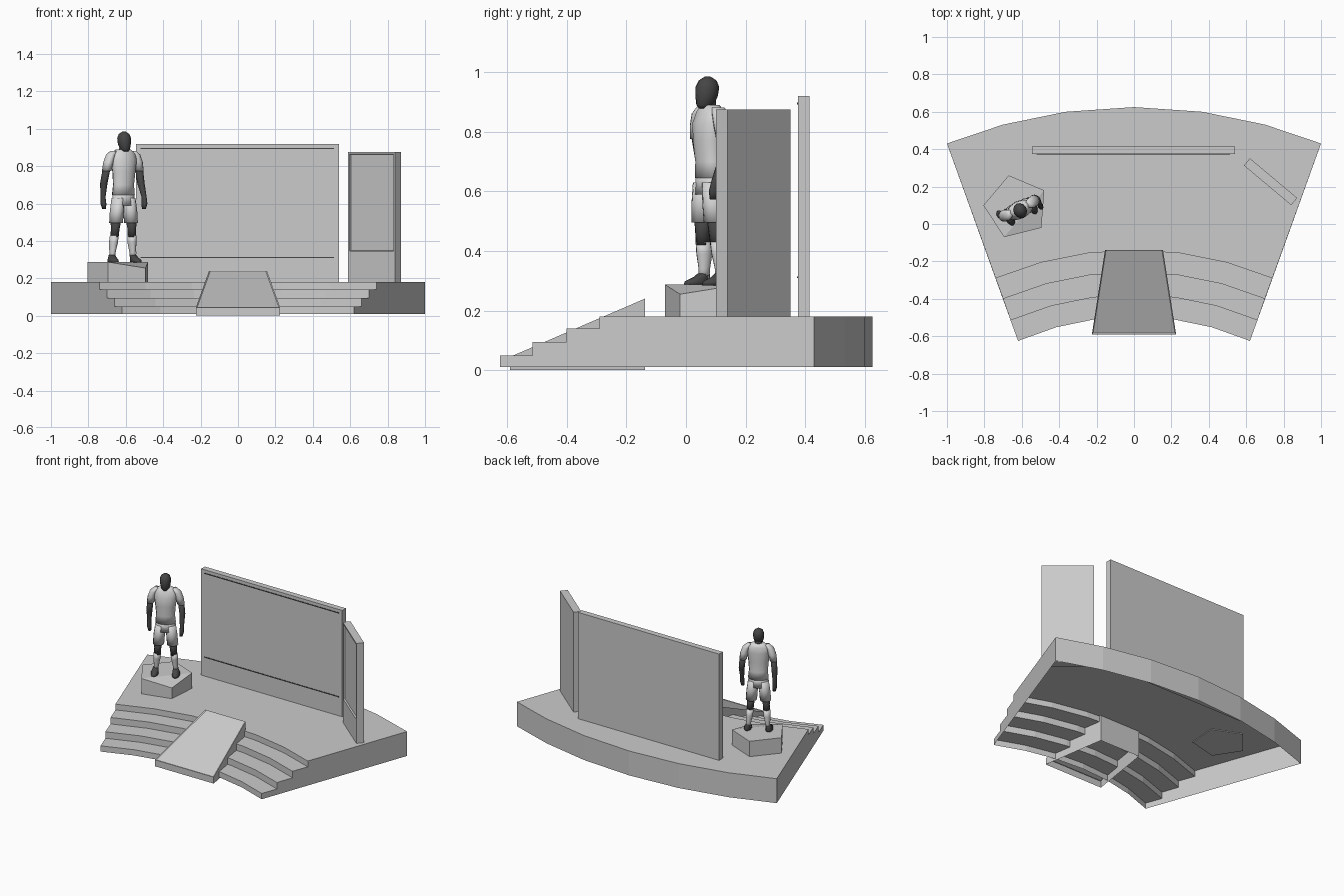
import bpy, bmesh, math
from mathutils import Matrix, Vector

cube = bpy.data.objects.get("Cube")
if cube:
    bpy.data.objects.remove(cube)


def material(name, value):
    m = bpy.data.materials.new(name)
    m.use_nodes = True
    col = (value, value, value, 1)
    m.diffuse_color = col
    m.node_tree.nodes["Principled BSDF"].inputs["Base Color"].default_value = col
    return m


GREY = material("stage grey", 0.6)
CLOTH = material("light cloth", 0.68)
DARK = material("dark skin", 0.06)


def finish(name, bm, mat, smooth=False, matrix=None):
    bmesh.ops.recalc_face_normals(bm, faces=bm.faces)
    mesh = bpy.data.meshes.new(name)
    bm.to_mesh(mesh)
    bm.free()
    mesh.materials.append(mat)
    ob = bpy.data.objects.new(name, mesh)
    bpy.context.collection.objects.link(ob)
    if matrix:
        ob.matrix_world = matrix
    for p in mesh.polygons:
        p.use_smooth = smooth
    return ob


def box_bm(size, centre):
    bm = bmesh.new()
    mat = Matrix.Translation(centre) @ Matrix.Diagonal((*size, 1))
    bmesh.ops.create_cube(bm, size=1, matrix=mat)
    return bm


# Stepped fan-shaped stage, an open shell underneath
RINGS = [(1.545, .62), (1.662, .66), (1.783, .70), (1.9, .74), (2.665, 1)]
LEVELS = [.01, .05, .095, .14, .18]


def arc(ring, z):
    r, half = RINGS[ring]
    a, b = (.365, .7) if ring == 4 else (.335, .67)
    return [(half * f, math.sqrt(r * r - (half * f) ** 2) - 2.04, z)
            for f in (-1, -b, -a, 0, a, b, 1)]


bm = bmesh.new()
rows = []
for i in range(4):
    rows += [arc(i, LEVELS[i]), arc(i, LEVELS[i + 1])]
rows += [arc(4, LEVELS[4]), arc(4, LEVELS[0])]
rows = [[bm.verts.new(p) for p in row] for row in rows]
for lo, hi in zip(rows, rows[1:]):
    for k in range(6):
        bm.faces.new((lo[k], lo[k + 1], hi[k + 1], hi[k]))
for k in (0, 6):
    bm.faces.new([row[k] for row in rows])
finish("stage", bm, GREY)

# Ramp over the steps, open below, with a thin raised rim
bm = bmesh.new()
low = [bm.verts.new(p) for p in
       [(-.225, -.59, 0), (.225, -.59, 0), (.155, -.138, 0), (-.155, -.138, 0)]]
top = [bm.verts.new((v.co.x, v.co.y, z)) for v, z in zip(low, (.045, .045, .24, .24))]
for i in range(4):
    j = (i + 1) % 4
    bm.faces.new((low[i], low[j], top[j], top[i]))
slope = bm.faces.new(top)
bm.normal_update()
bmesh.ops.inset_region(bm, faces=[slope], thickness=.008, depth=-.004)
finish("ramp", bm, GREY)

# Back wall with two thin horizontal trims
finish("back_wall", box_bm((1.085, .04, .745), (-.003, .395, .547)), GREY)
for label, z in (("upper", .895), ("lower", .312)):
    finish(label + "_wall_trim", box_bm((1.035, .004, .006), (-.003, .374, z)), DARK)

# Angled side panel with a recessed front
bm = box_bm((.33, .05, .7), (0, 0, .525))
bm.normal_update()
front = min(bm.faces, key=lambda f: f.normal.y)
bmesh.ops.inset_region(bm, faces=[front], thickness=.016)
for v in front.verts:
    if v.co.z < .5:
        v.co.z = .345
bmesh.ops.inset_region(bm, faces=[front], thickness=.004, depth=-.01)
finish("side_panel", bm, GREY, matrix=Matrix.Translation((.73, .226, 0))
       @ Matrix.Rotation(math.radians(-40), 4, "Z"))

# Five-sided plinth with one low corner
bm = bmesh.new()
corners = [(-.805, .1), (-.695, -.07), (-.495, -.02), (-.48, .18), (-.67, .26)]
heights = [.287, .287, .255, .287, .287]
low = [bm.verts.new((x, y, .175)) for x, y in corners]
top = [bm.verts.new((*c, z)) for c, z in zip(corners, heights)]
for i in range(5):
    j = (i + 1) % 5
    bm.faces.new((low[i], low[j], top[j], top[i]))
bm.faces.new(low)
bm.faces.new((top[1], top[2], top[3]))
bm.faces.new((top[0], top[1], top[3], top[4]))
finish("plinth", bm, GREY)

# Standing figure, made of lofted oval tubes
POSE = Matrix.Translation((-.612, .078, 0)) @ Matrix.Rotation(math.radians(27), 4, "Z")


def loft(name, mat, rings, sides=12):
    """Each ring is x, y, z, x radius, y radius."""
    bm = bmesh.new()
    loops = []
    for x, y, z, rx, ry in rings:
        angles = [math.tau * k / sides for k in range(sides)]
        loops.append([bm.verts.new((x + rx * math.cos(a), y + ry * math.sin(a), z))
                      for a in angles])
    for lo, hi in zip(loops, loops[1:]):
        for k in range(sides):
            n = (k + 1) % sides
            bm.faces.new((lo[k], lo[n], hi[n], hi[k]))
    bm.faces.new(loops[0])
    bm.faces.new(loops[-1])
    finish(name, bm, mat, True, POSE)


loft("shirt", CLOTH, [(0, .002, .645, .066, .045), (0, 0, .7, .06, .043),
                      (0, -.004, .77, .066, .047), (0, -.002, .83, .076, .048),
                      (0, .004, .87, .072, .038), (0, .004, .89, .04, .028)])
loft("neck", DARK, [(0, 0, .87, .024, .026), (0, -.004, .915, .023, .025)])
loft("head", DARK, [(0, -.022, .878, .014, .016), (0, -.016, .89, .026, .03),
                    (0, -.01, .92, .034, .039), (0, -.007, .95, .036, .041),
                    (0, -.006, .972, .027, .031), (0, -.006, .985, .008, .01)])
loft("shorts_waist", CLOTH, [(0, 0, .59, .066, .044), (0, .002, .66, .062, .043)])

for side, s, swing in (("left", 1, -.03), ("right", -1, .03)):
    loft(side + "_shorts_leg", CLOTH, [(s * .045, 0, .495, .036, .04),
                                       (s * .04, 0, .56, .036, .043),
                                       (s * .033, 0, .63, .033, .042)])
    loft(side + "_knee", DARK, [(s * .053, .004, .42, .022, .025),
                                (s * .05, 0, .46, .022, .025),
                                (s * .046, 0, .51, .028, .03)])
    loft(side + "_sock", CLOTH, [(s * .063, .012, .3, .015, .019),
                                 (s * .06, .012, .34, .016, .02),
                                 (s * .056, .01, .39, .023, .028),
                                 (s * .053, .004, .43, .023, .026)])
    loft(side + "_shoe", DARK, [(s * .068, -.012, .285, .024, .05),
                                (s * .068, -.01, .298, .024, .048),
                                (s * .065, .004, .312, .02, .03),
                                (s * .063, .012, .325, .017, .021)])
    loft(side + "_sleeve", CLOTH, [(s * .097, .008, .775, .024, .029),
                                   (s * .088, .006, .82, .026, .032),
                                   (s * .075, .004, .86, .024, .03),
                                   (s * .058, .004, .882, .016, .022)])
    loft(side + "_arm", DARK, [(s * .104, swing - .006, .572, .01, .014),
                               (s * .108, swing - .004, .6, .014, .022),
                               (s * .108, swing, .635, .013, .016),
                               (s * .106, .014 + swing / 3, .71, .019, .022),
                               (s * .098, .008, .785, .02, .024)])
